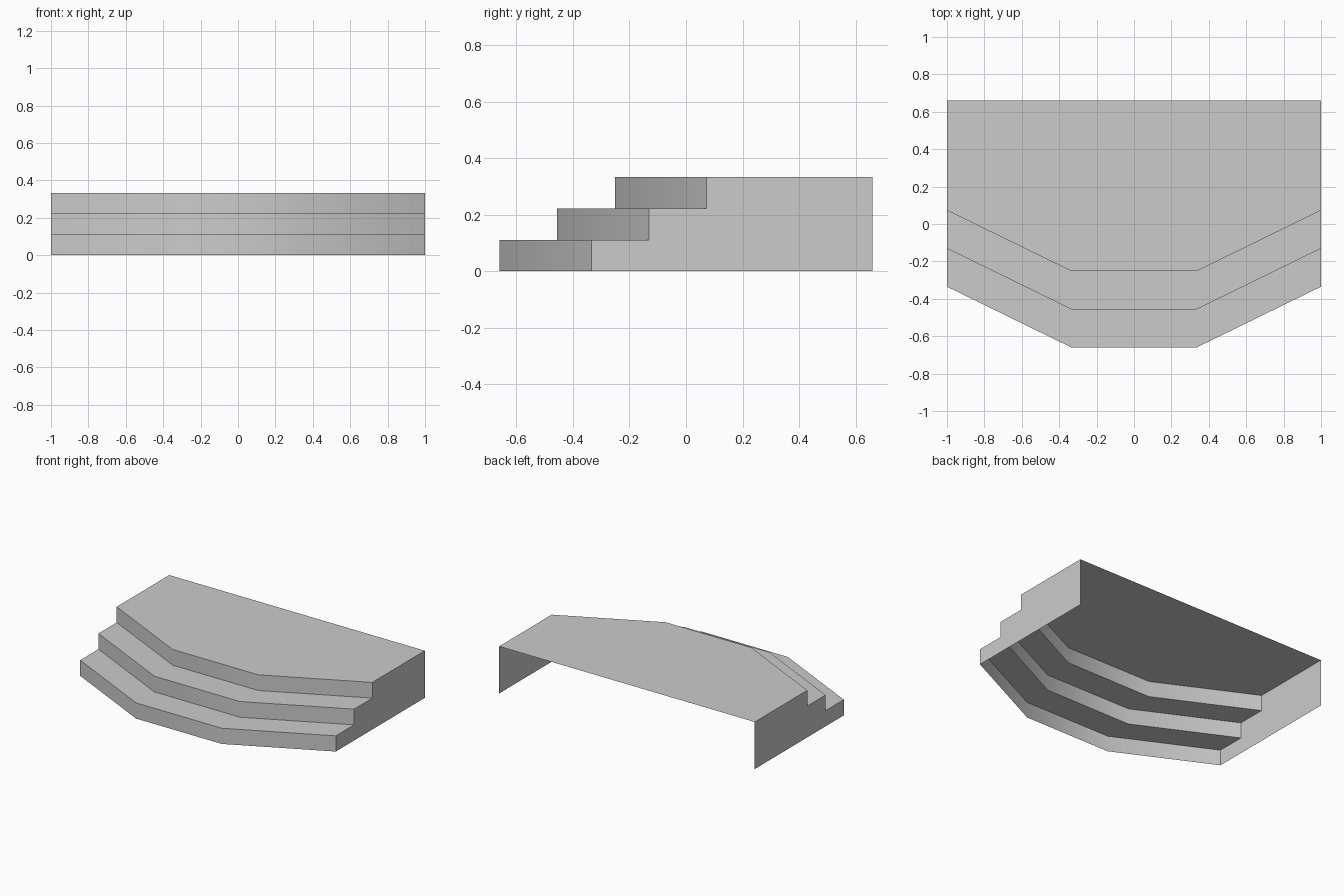
import bpy
import bmesh
import math

cube = bpy.data.objects.get("Cube")
if cube:
    bpy.data.objects.remove(cube, do_unlink=True)

STEPS = 3
RISE = 0.111        # height of one step
GOING = 0.204       # depth of one tread
FRONT = -0.66       # front edge of the lowest step
BACK = 0.66
SWEEP = 0.325       # how far the outer ends fall back
BENDS = (-1, -0.335, 0.335, 1)

grey = bpy.data.materials.new("plain grey")
grey.use_nodes = True
grey.diffuse_color = (0.6, 0.6, 0.6, 1)
grey.node_tree.nodes["Principled BSDF"].inputs["Base Color"].default_value = (0.6, 0.6, 0.6, 1)


def edge_line(step, z):
    """Bent front edge of a step, from the right end to the left end."""
    y = FRONT + step * GOING
    return [(x, y + (SWEEP if abs(x) == 1 else 0), z) for x in BENDS]


def add_part(name, faces):
    """Make a sheet object from lists of corner points."""
    bm = bmesh.new()
    for corners in faces:
        bm.faces.new([bm.verts.new(c) for c in corners])
    bmesh.ops.remove_doubles(bm, verts=bm.verts, dist=0.0001)
    mesh = bpy.data.meshes.new(name)
    bm.to_mesh(mesh)
    bm.free()
    mesh.materials.append(grey)
    obj = bpy.data.objects.new(name, mesh)
    bpy.context.collection.objects.link(obj)
    bpy.ops.object.select_all(action='DESELECT')
    obj.select_set(True)
    bpy.context.view_layer.objects.active = obj
    bpy.ops.object.shade_smooth_by_angle(angle=math.radians(35))
    return obj


def strip(a, b):
    """Quads between two matching bent edges."""
    return [(a[i], a[i + 1], b[i + 1], b[i]) for i in range(len(a) - 1)]


# Risers and treads, one bent strip each
steps = []
for s in range(STEPS):
    top = edge_line(s, (s + 1) * RISE)
    steps += strip(edge_line(s, s * RISE), top)
    if s < STEPS - 1:
        steps += strip(top, edge_line(s + 1, (s + 1) * RISE))
add_part("steps", steps)

# Platform on top, reaching the open back
height = STEPS * RISE
add_part("platform", [edge_line(STEPS - 1, height) + [(1, BACK, height), (-1, BACK, height)]])

# Stepped side walls
profile = [(BACK, height), (BACK, 0)]
for s in range(STEPS):
    y = FRONT + SWEEP + s * GOING
    profile += [(y, s * RISE), (y, (s + 1) * RISE)]
for name, side in (("left_wall", 1), ("right_wall", -1)):
    corners = [(side, y, z) for y, z in profile]
    add_part(name, [corners[::-1] if side > 0 else corners])
